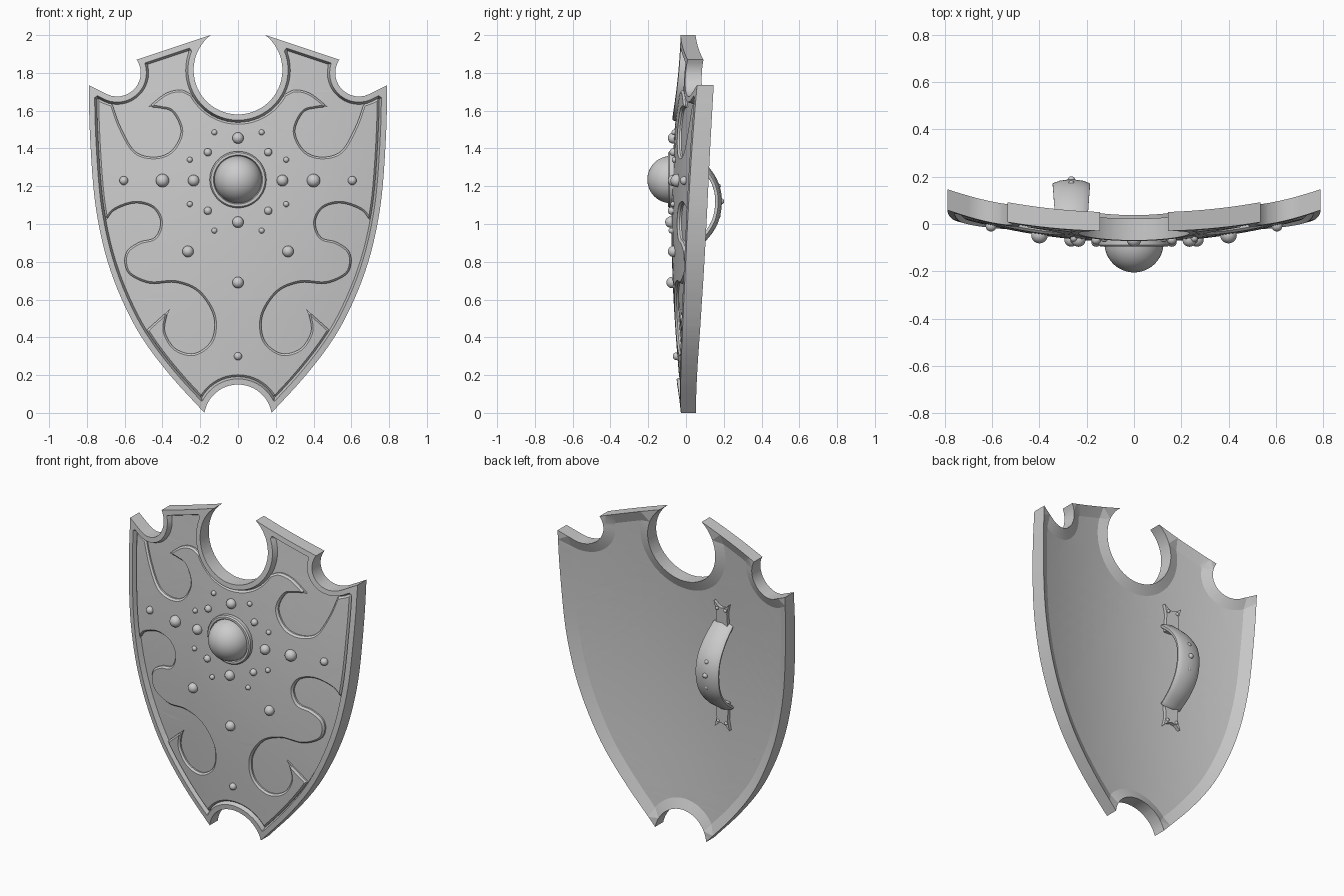
import bpy, bmesh
from math import sin, cos, pi, radians
from mathutils import Vector as V, Matrix

if "Cube" in bpy.data.objects:
    bpy.data.objects.remove(bpy.data.objects["Cube"])


# ---------- helpers ----------
def arc(cx, cz, r, a0, a1, n):
    return [V((cx + r * cos(radians(a0 + (a1 - a0) * i / n)),
               cz + r * sin(radians(a0 + (a1 - a0) * i / n)))) for i in range(n + 1)]


def spline(pts, n=8):
    p = [V(q) for q in pts]
    p = [2 * p[0] - p[1]] + p + [2 * p[-1] - p[-2]]
    out = []
    for i in range(1, len(p) - 2):
        a, b, c, d = p[i - 1:i + 3]
        for k in range(n):
            t = k / n
            out.append(0.5 * (2 * b + (c - a) * t + (2 * a - 5 * b + 4 * c - d) * t * t
                              + (3 * b - a - 3 * c + d) * t ** 3))
    return out + [p[-2]]


def resample(pts, step=0.02):
    out = [pts[0]]
    for a, b in zip(pts, pts[1:]):
        n = max(1, round((b - a).length / step))
        out += [a.lerp(b, k / n) for k in range(1, n + 1) if (b - a).length > 1e-4]
    return out


def mirrored(half):
    return half + [V((-p.x, p.y)) for p in reversed(half) if p.x > 1e-4]


def inset(loop, w):
    """Offset a counter-clockwise loop inwards, dropping points that overshoot."""
    n = len(loop)
    nor = [V((a.y - b.y, b.x - a.x)).normalized() for a, b in zip(loop, loop[1:] + loop[:1])]
    mids = [(a + b) / 2 for a, b in zip(loop, loop[1:] + loop[:1])]
    cand = []
    for i in range(n):
        cand += [loop[i] + (nor[i - 1] + nor[i]).normalized() * w, mids[i] + nor[i] * w]
    out = []
    for c in cand:
        if min((c - q).length_squared for q in loop + mids) > (0.97 * w) ** 2:
            if not out or (c - out[-1]).length > 2e-3:
                out.append(c)
    return out


def warp(x, raw, z):
    """Curved shield surface: raw is the depth behind the rim front."""
    return raw - 0.033 + 0.186 * x * x - sin(pi * min(max(z, 0), 2) / 2) * (0.06 - 0.25 * raw)


def finish(name, bm, angle=16, mods=()):
    bmesh.ops.recalc_face_normals(bm, faces=bm.faces[:])
    me = bpy.data.meshes.new(name)
    bm.to_mesh(me)
    bm.free()
    ob = bpy.data.objects.new(name, me)
    bpy.context.collection.objects.link(ob)
    bpy.ops.object.select_all(action='DESELECT')
    ob.select_set(True)
    bpy.context.view_layer.objects.active = ob
    for kind, props in mods:
        m = ob.modifiers.new(kind, kind)
        for k, v in props.items():
            setattr(m, k, v)
    if mods:
        bpy.ops.object.convert(target='MESH')
    bpy.ops.object.shade_smooth_by_angle(angle=radians(angle))
    return ob


def relief(name, rings):
    """Solid from stacked (loop, depth) rings, capped at both ends, bent to the shield."""
    bm = bmesh.new()
    depth, prev = {}, None

    def fill(edges):
        bmesh.ops.triangle_fill(bm, use_beauty=True, edges=edges, normal=(0, -1, 0))

    for i, (loop, raw) in enumerate(rings):
        vs = [bm.verts.new((p.x, 0, p.y)) for p in loop]
        es = [bm.edges.new((vs[k - 1], vs[k])) for k in range(len(vs))]
        depth.update({v: raw for v in vs})
        if prev and prev[0] is loop:
            for k in range(len(vs)):
                bm.faces.new((prev[1][k - 1], prev[1][k], vs[k], vs[k - 1]))
        elif prev:
            fill(prev[2] + es)
        if i in (0, len(rings) - 1):
            fill(es)
        prev = (loop, vs, es)
    for v, raw in depth.items():
        v.co.y = raw
    for k in range(-8, 21):
        for axis in ((1, 0, 0), (0, 0, 1)):
            bmesh.ops.bisect_plane(bm, geom=bm.verts[:] + bm.edges[:] + bm.faces[:], dist=1e-5,
                                   plane_co=V(axis) * (k * 0.1), plane_no=axis)
    for v in bm.verts:
        v.co.y = warp(v.co.x, v.co.y, v.co.z)
    return finish(name, bm)


def balls(name, items):
    bm = bmesh.new()
    for x, y, z, r in items:
        bmesh.ops.create_uvsphere(bm, u_segments=20, v_segments=12, radius=r,
                                  matrix=Matrix.Translation((x, y, z)))
    return finish(name, bm, 60)


# ---------- shield body with raised rim ----------
side = spline([(0.1775, 0), (0.36, 0.2), (0.51, 0.4), (0.615, 0.6), (0.69, 0.8),
               (0.738, 1.0), (0.766, 1.2), (0.785, 1.5), (0.79, 1.735)], 4)
half = arc(0, -0.03, 0.18, 90, 9.6, 12) + side[1:]
half += arc(0.64, 1.8, 0.125, 295, 146, 14) + arc(0, 1.815, 0.235, 52, -90, 24)
half[0].x = half[-1].x = 0
outline = mirrored(resample(half))
inner = inset(outline, 0.042)
relief("shield_body", [(inner, 0.03), (inset(outline, 0.03), 0), (outline, 0),
                       (outline, 0.08), (inset(outline, 0.06), 0.06)])

# ---------- raised centre panel with scrolled edges ----------
ih = [p for p in inner if p.x > -1e-4]


def near(x, z):
    return min(range(len(ih)), key=lambda i: (ih[i] - V((x, z))).length)


i1, i2, i3, i4 = near(0.5, 0.43), near(0.71, 1.02), near(0.66, 1.635), near(0.235, 1.69)
low = spline([(0.36, 0.55), (0.38, 0.5), (0.385, 0.425), (0.33, 0.34), (0.23, 0.315),
              (0.14, 0.385), (0.13, 0.515), (0.21, 0.64), (0.33, 0.69), (0.465, 0.685),
              (0.57, 0.73), (0.6, 0.795), (0.585, 0.86), (0.52, 0.905), (0.44, 0.93),
              (0.41, 1.01), (0.45, 1.085), (0.545, 1.11), (0.65, 1.075), ih[i2]], 6)
bulb = spline([ih[i3], (0.62, 1.51), (0.545, 1.385), (0.44, 1.355), (0.35, 1.39),
               (0.302, 1.49), (0.345, 1.59), (0.41, 1.613), (0.475, 1.62)], 6)
hook = spline([(0.475, 1.62), (0.385, 1.69), (0.305, 1.71), ih[i4]], 6)
ph = ih[:i1 + 1] + low + ih[i2 + 1:i3] + bulb + hook[1:] + ih[i4 + 1:]
panel = mirrored(resample(ph))
relief("centre_panel", [(inset(panel, 0.01), 0.013), (panel, 0.022), (panel, 0.04)])

# ---------- central boss with collar ----------
bm = bmesh.new()
prof = [(0.15, 0.03), (0.15, -0.008), (0.143, -0.016), (0.13, -0.016), (0.125, -0.006)]
prof += [(0.125 * cos(a * pi / 24), -0.125 * sin(a * pi / 24)) for a in range(1, 13)]
vs = [bm.verts.new((r, -0.08 + y, 1.235)) for r, y in prof]
es = [bm.edges.new(e) for e in zip(vs, vs[1:])]
bmesh.ops.spin(bm, geom=vs + es, cent=(0, 0, 1.235), axis=(0, 1, 0), angle=2 * pi, steps=48)
bmesh.ops.remove_doubles(bm, verts=bm.verts[:], dist=1e-4)
finish("boss", bm, 35)

# ---------- front studs ----------
studs = [(0, 1.455, 0.03), (0, 1.01, 0.03), (0, 0.69, 0.03), (0, 0.30, 0.021),
         (0.235, 1.23, 0.03), (0.4, 1.23, 0.035), (0.605, 1.23, 0.023),
         (0.16, 1.38, 0.021), (0.16, 1.07, 0.021), (0.255, 1.34, 0.015),
         (0.255, 1.105, 0.015), (0.125, 1.485, 0.015), (0.125, 0.965, 0.015),
         (0.265, 0.855, 0.03)]
balls("front_studs", [(s * x, warp(x, 0.01, z), z, r) for x, z, r in studs
                      for s in ((1, -1) if x else (1,))])

# ---------- handle strap on the back ----------
HX = -0.265
path = spline([(0.01, 1.39), (0.10, 1.31), (0.16, 1.22), (0.18, 1.12),
               (0.16, 1.01), (0.10, 0.92), (0.01, 0.85)], 5)
bm = bmesh.new()
rows = []
for i, p in enumerate(path):
    t = (path[min(i + 1, len(path) - 1)] - path[max(i - 1, 0)]).normalized()
    n = V((-t.y, t.x))
    hw = 0.066 + 0.012 * sin(pi * i / (len(path) - 1))
    row = []
    for u in (-1, -0.6, 0, 0.6, 1):
        q = p - n * 0.018 * u * u
        row.append(bm.verts.new((HX + u * hw, q.x, q.y)))
    rows.append(row)
for a, b in zip(rows, rows[1:]):
    for k in range(4):
        bm.faces.new((a[k], a[k + 1], b[k + 1], b[k]))
finish("handle_strap", bm, 35, [("SOLIDIFY", {"thickness": 0.02, "offset": 0}),
                                ("BEVEL", {"width": 0.006, "segments": 2})])

# ---------- fishtail tabs and handle studs ----------
tail = [(-0.045, -0.04), (0.045, -0.04), (0.04, 0.07), (0.055, 0.13), (0.025, 0.105),
        (0, 0.098), (-0.025, 0.105), (-0.055, 0.13), (-0.04, 0.07)]
pins = [(HX, 0.186, 1.12, 0.016), (HX, 0.17, 1.2, 0.014), (HX, 0.168, 1.04, 0.014)]
for name, z0, s in (("upper_tab", 1.385, 1), ("lower_tab", 0.855, -1)):
    loop = [V((HX + x, z0 + s * z)) for x, z in tail]
    relief(name, [(loop, 0.078), (loop, 0.05)])
    for dx in (-0.03, 0.03):
        z = z0 + s * 0.09
        pins.append((HX + dx, warp(HX + dx, 0.078, z), z, 0.01))
balls("handle_studs", pins)
